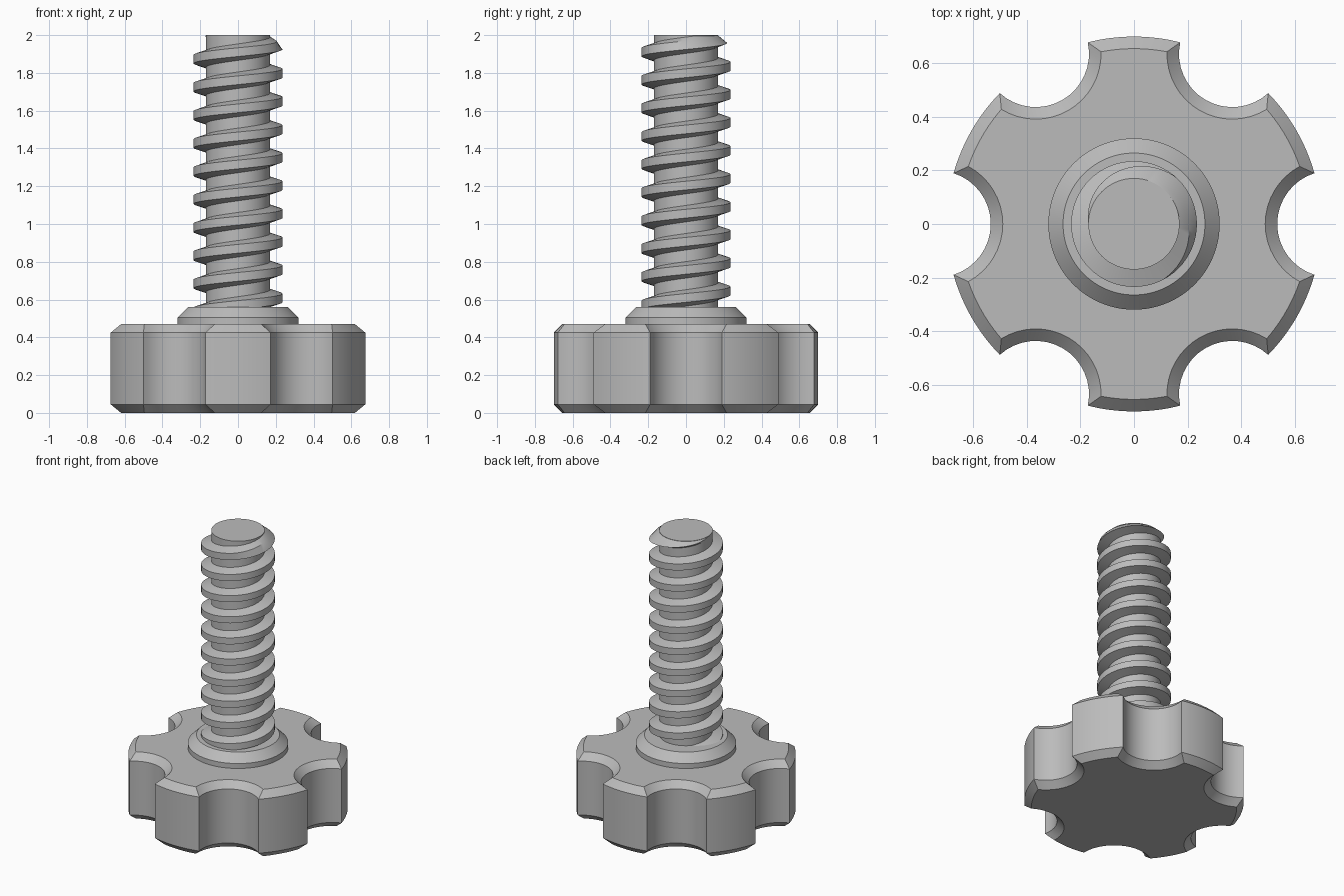
import bpy
import bmesh
from math import sin, cos, tau, pi, sqrt, atan2, radians, ceil

if "Cube" in bpy.data.objects:
    bpy.data.objects.remove(bpy.data.objects["Cube"], do_unlink=True)

grey = bpy.data.materials.new("plain grey")
grey.use_nodes = True
colour = (0.5, 0.5, 0.5, 1)
grey.diffuse_color = colour
grey.node_tree.nodes["Principled BSDF"].inputs["Base Color"].default_value = colour


def loft(name, rings, closed=True):
    """Skin a stack of equal closed rings and cap both ends."""
    bm = bmesh.new()
    loops = [[bm.verts.new(p) for p in ring] for ring in rings]
    n = len(loops[0])
    for a, b in zip(loops, loops[1:]):
        for i in range(n):
            j = (i + 1) % n
            bm.faces.new((a[i], a[j], b[j], b[i]))
    bm.faces.new(loops[0][::-1])
    bm.faces.new(loops[-1])
    bmesh.ops.recalc_face_normals(bm, faces=bm.faces)
    mesh = bpy.data.meshes.new(name)
    bm.to_mesh(mesh)
    bm.free()
    mesh.materials.append(grey)
    obj = bpy.data.objects.new(name, mesh)
    bpy.context.collection.objects.link(obj)
    bpy.ops.object.select_all(action="DESELECT")
    obj.select_set(True)
    bpy.context.view_layer.objects.active = obj
    bpy.ops.object.shade_smooth_by_angle(angle=radians(30))
    return obj


def circle(r, z, n=96):
    return [(r * cos(tau * i / n), r * sin(tau * i / n), z) for i in range(n)]


# Six-lobed grip: outer arcs alternating with round finger notches
OUTER, NOTCH, CENTRE, STEPS = 0.70, 0.199, 0.734, 16


def grip_outline(inset, z):
    big, small = OUTER - inset, NOTCH + inset
    x = (big**2 - small**2 + CENTRE**2) / (2 * CENTRE)
    y = sqrt(big**2 - x**2)
    edge = atan2(y, x)              # where the notch meets the rim
    swing = atan2(y, CENTRE - x)    # half sweep of the notch arc
    points = []
    for k in range(6):
        turn = k * pi / 3
        sector = []
        for i in range(STEPS):
            a = swing * (2 * i / STEPS - 1)
            sector.append((CENTRE - small * cos(a), small * sin(a)))
        for i in range(STEPS):
            a = edge + (pi / 3 - 2 * edge) * i / STEPS
            sector.append((big * cos(a), big * sin(a)))
        points += [(px * cos(turn) - py * sin(turn),
                    px * sin(turn) + py * cos(turn), z) for px, py in sector]
    return points


BEVEL, HEAD = 0.045, 0.47
loft("grip", [grip_outline(BEVEL, 0), grip_outline(0, BEVEL),
              grip_outline(0, HEAD - BEVEL), grip_outline(BEVEL, HEAD)])

# Chamfered collar and plain core of the shaft
loft("collar", [circle(0.32, HEAD - 0.01), circle(0.32, 0.505), circle(0.265, 0.56)])
CORE, TOP = 0.17, 2.0
loft("shaft_core", [circle(CORE, 0.5), circle(CORE, TOP)])

# Right-handed trapezoidal thread, chamfered to the core at the tip
PITCH, CREST, TURN_STEPS = 0.1487, 0.235, 64
PROFILE = [(CORE - 0.004, -0.045), (CREST, -0.023), (CREST, 0.023), (CORE - 0.004, 0.045)]
START = 1.947 - 10 * PITCH
count = ceil((TOP + 0.045 - START) / PITCH * TURN_STEPS)
sections = []
for s in range(count + 1):
    angle = tau * s / TURN_STEPS
    section = []
    for r, dz in PROFILE:
        z = min(START + PITCH * s / TURN_STEPS + dz, TOP - 0.002)
        r = min(r, CORE - 0.002 + 1.2 * (TOP - z))
        section.append((r * cos(angle), r * sin(angle), z))
    sections.append(section)
loft("thread", sections)
